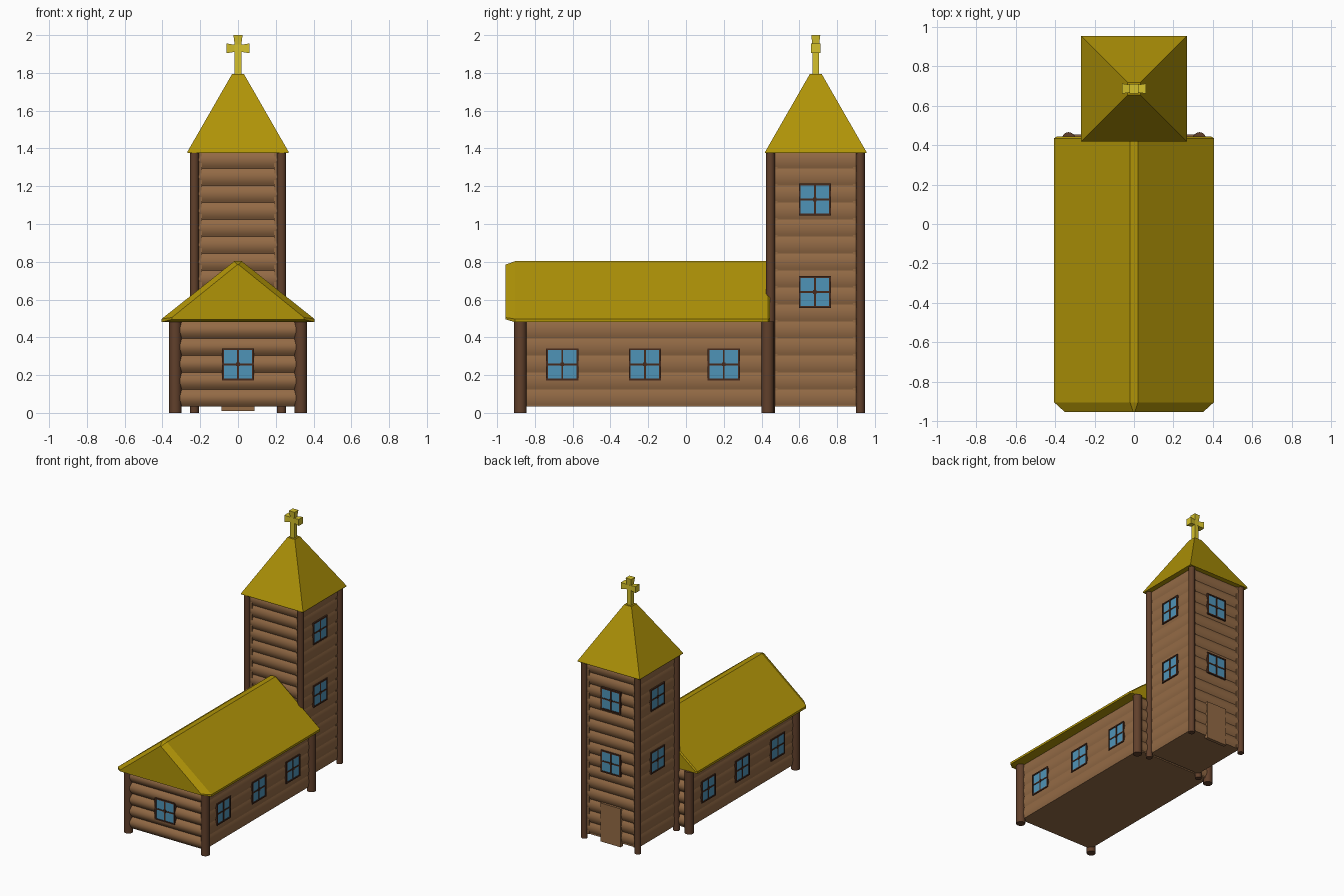
import bpy, bmesh, math

if "Cube" in bpy.data.objects:
    bpy.data.objects.remove(bpy.data.objects["Cube"])


def material(name, srgb):
    m = bpy.data.materials.new(name)
    m.diffuse_color = [(c / 255) ** 2.2 for c in srgb] + [1]
    m.use_nodes = True
    m.node_tree.nodes["Principled BSDF"].inputs["Base Color"].default_value = m.diffuse_color
    return m


LOG = material("log brown", (146, 106, 71))
POST = material("dark post brown", (97, 66, 47))
FRAME = material("window frame brown", (72, 46, 34))
GLASS = material("window blue", (80, 146, 182))
ROOF = material("roof ochre", (174, 146, 16))
GOLD = material("cross yellow", (212, 192, 48))


def finish(bm, name, mats, smooth=None, loc=(0, 0, 0), angle=0):
    bmesh.ops.recalc_face_normals(bm, faces=bm.faces)
    me = bpy.data.meshes.new(name)
    bm.to_mesh(me)
    bm.free()
    for m in mats:
        me.materials.append(m)
    if smooth:
        me.polygons.foreach_set("use_smooth", [True] * len(me.polygons))
        me.set_sharp_from_angle(angle=math.radians(smooth))
    ob = bpy.data.objects.new(name, me)
    ob.location = loc
    ob.rotation_euler.z = math.radians(angle)
    bpy.context.collection.objects.link(ob)
    return ob


def add_box(bm, x0, x1, y0, y1, z0, z1, mat=0):
    vs = bmesh.ops.create_cube(bm, size=1)["verts"]
    for v in vs:
        v.co = (x1 if v.co.x > 0 else x0, y1 if v.co.y > 0 else y0, z1 if v.co.z > 0 else z0)
    for f in {f for v in vs for f in v.link_faces}:
        f.material_index = mat


def add_loft(bm, rings):
    rows = [[bm.verts.new(p) for p in ring] for ring in rings]
    n = len(rows[0])
    for a, b in zip(rows, rows[1:]):
        for i in range(n):
            bm.faces.new((a[i], a[(i + 1) % n], b[(i + 1) % n], b[i]))
    bm.faces.new(rows[0])
    bm.faces.new(rows[-1])


def post(name, x, y, r, h):
    bm = bmesh.new()
    bmesh.ops.create_cone(bm, cap_ends=True, segments=16, radius1=r, radius2=r, depth=h)
    finish(bm, name, [POST], 40, (x, y, h / 2))


def log_wall(name, x, y, angle, length, logs, depth):
    """Stack of rounded logs; local -y is outward, the bulges peak at y = 0."""
    seg, h = 8, 0.09
    prof = [(0.04, 0.035)]
    for k in range(logs):
        for s in range(seg + (k == logs - 1)):
            t = 2 * s / seg - 1
            prof.append((depth * t * t, 0.035 + h * (k + s / seg)))
    prof.append((0.04, 0.035 + h * logs))
    bm = bmesh.new()
    add_loft(bm, [[(sx * length / 2, a, z) for a, z in prof] for sx in (-1, 1)])
    finish(bm, name, [LOG], 25, (x, y, 0), angle)


def window(name, x, y, z, angle):
    bm = bmesh.new()
    w, f = 0.085, 0.010
    add_box(bm, -w + f, w - f, -0.002, 0.02, -w + f, w - f, 1)
    for s in (-1, 1):
        a, b = sorted((s * w, s * (w - f)))
        add_box(bm, a, b, -0.007, 0.02, -w, w)
        add_box(bm, -w + f, w - f, -0.007, 0.02, a, b)
    add_box(bm, -0.005, 0.005, -0.005, 0, -w + f, w - f)
    add_box(bm, -w + f, w - f, -0.005, 0, -0.005, 0.005)
    add_box(bm, -0.01, 0.01, -0.007, 0, -0.01, 0.01)
    finish(bm, name, [FRAME, GLASS], None, (x, y, z), angle)


# Corner posts
for sx in (-1, 1):
    for y in (-0.877, 0.433):
        post("nave_post", sx * 0.332, y, 0.033, 0.485)
    for y in (0.447, 0.923):
        post("tower_post", sx * 0.231, y, 0.0235, 1.38)

# Log walls
log_wall("nave_front_wall", 0, -0.899, 0, 0.65, 5, 0.022)
log_wall("nave_back_wall", 0, 0.455, 180, 0.65, 5, 0.022)
log_wall("tower_front_wall", 0, 0.445, 0, 0.45, 15, 0.015)
log_wall("tower_back_wall", 0, 0.925, 180, 0.45, 15, 0.015)
for side, sx, ang in (("right", 1, 90), ("left", -1, 270)):
    log_wall(f"nave_{side}_wall", sx * 0.332, -0.222, ang, 1.31, 5, 0.008)
    log_wall(f"tower_{side}_wall", sx * 0.231, 0.685, ang, 0.475, 15, 0.008)
    # Side windows
    for y in (-0.655, -0.218, 0.2):
        window(f"nave_{side}_window", sx * 0.332, y, 0.257, ang)
    for z in (0.64, 1.13):
        window(f"tower_{side}_window", sx * 0.231, 0.682, z, ang)

# Front and back windows
window("nave_front_window", 0, -0.899, 0.257, 0)
for z in (0.64, 1.13):
    window("tower_back_window", 0, 0.925, z, 180)

# Door at the back of the tower
bm = bmesh.new()
add_box(bm, -0.088, 0.088, -0.006, 0.02, 0.01, 0.31)
finish(bm, "door", [LOG], None, (0, 0.925, 0), 180)

# Floors
bm = bmesh.new()
add_box(bm, -0.325, 0.325, -0.877, 0.44, 0.034, 0.05)
finish(bm, "nave_floor", [LOG])
bm = bmesh.new()
add_box(bm, -0.225, 0.225, 0.455, 0.915, 0.034, 0.05)
finish(bm, "tower_floor", [LOG])

# Nave roof: gable section lofted along y with bevelled ends
bm = bmesh.new()
add_loft(bm, [[(-b, y, z0), (b, y, z0), (b, y, z1), (r, y, zr), (-r, y, zr), (-b, y, z1)]
              for y, b, z0, z1, r, zr in ((-0.955, 0.35, 0.495, 0.505, 0.003, 0.785),
                                          (-0.905, 0.405, 0.48, 0.497, 0.02, 0.803),
                                          (0.435, 0.405, 0.48, 0.497, 0.02, 0.803),
                                          (0.445, 0.39, 0.484, 0.5, 0.015, 0.798))])
finish(bm, "nave_roof", [ROOF])

SQUARE = ((-1, -1), (1, -1), (1, 1), (-1, 1))
CY = 0.687

# Tower roof: truncated pyramid
bm = bmesh.new()
add_loft(bm, [[(a * w, CY + b * w, z) for a, b in SQUARE]
              for z, w in ((1.375, 0.268), (1.382, 0.268), (1.793, 0.032))])
finish(bm, "tower_roof", [ROOF])

# Cross with flared ends
bm = bmesh.new()
add_loft(bm, [[(a * w, CY + b * w, z) for a, b in SQUARE]
              for z, w in ((1.78, 0.018), (1.95, 0.018), (2.0, 0.024))])
add_loft(bm, [[(x, CY + a * w, 1.93 + b * w) for a, b in SQUARE]
              for x, w in ((-0.062, 0.026), (-0.018, 0.019), (0.018, 0.019), (0.062, 0.026))])
finish(bm, "cross", [GOLD])
